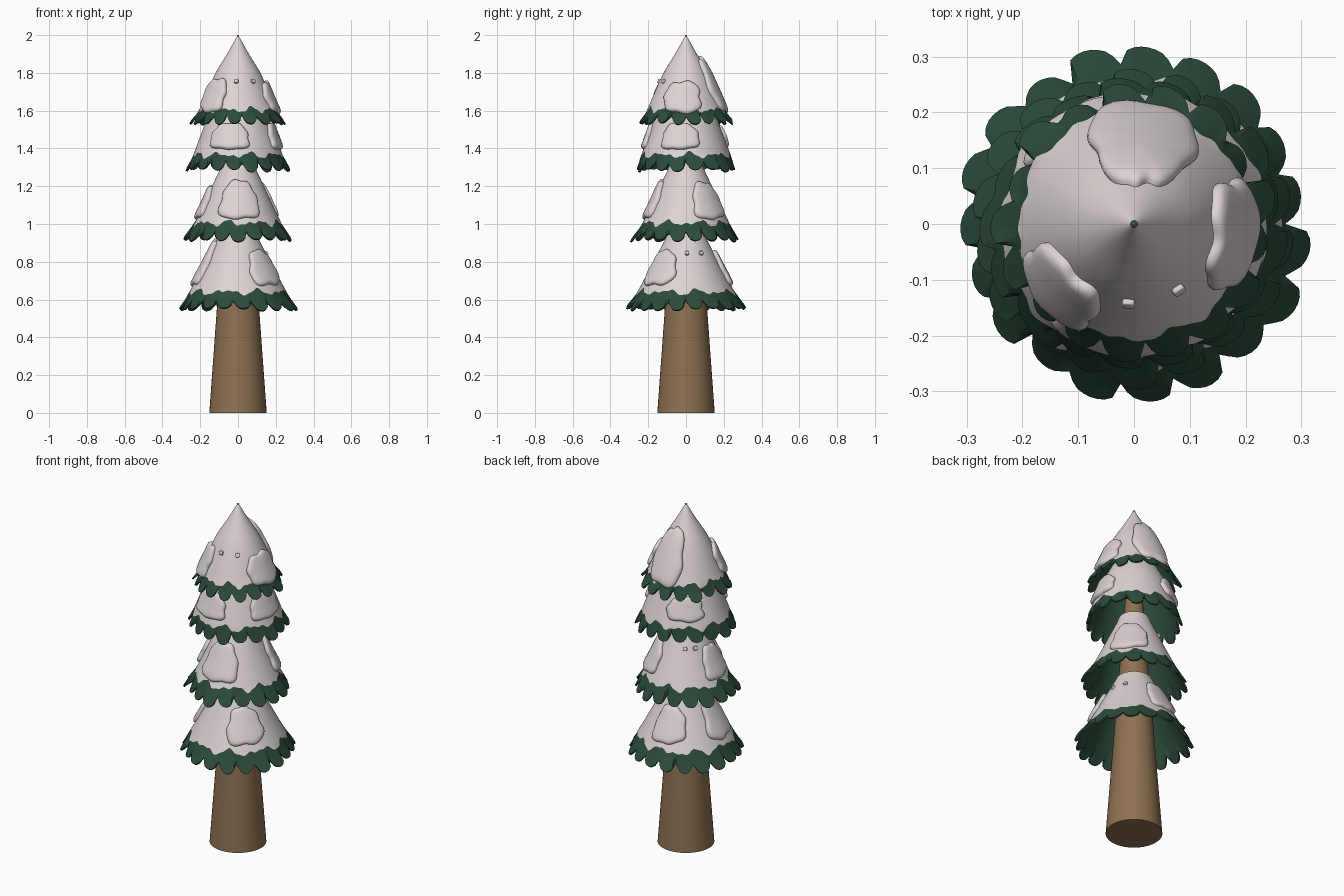
import bpy, math, random

if "Cube" in bpy.data.objects:
    bpy.data.objects.remove(bpy.data.objects["Cube"])

random.seed(4)
TAU = 2 * math.pi


def material(name, rgb):
    m = bpy.data.materials.new(name)
    m.diffuse_color = (*rgb, 1)
    m.use_nodes = True
    m.node_tree.nodes["Principled BSDF"].inputs["Base Color"].default_value = m.diffuse_color
    return m


SNOW = material("snow white", (0.72, 0.65, 0.65))
GREEN = material("pine green", (0.024, 0.072, 0.042))
BARK = material("bark brown", (0.27, 0.165, 0.083))


def make(name, verts, faces, mats, indices=None):
    me = bpy.data.meshes.new(name)
    me.from_pydata(verts, [], faces)
    for m in mats:
        me.materials.append(m)
    if indices:
        me.polygons.foreach_set("material_index", indices)
    ob = bpy.data.objects.new(name, me)
    bpy.context.collection.objects.link(ob)
    return ob


def smooth(ob, angle=40):
    bpy.ops.object.select_all(action='DESELECT')
    ob.select_set(True)
    bpy.context.view_layer.objects.active = ob
    bpy.ops.object.shade_smooth_by_angle(angle=math.radians(angle))


def radius(profile, z):
    # profile: (z, r) pairs from top to bottom
    for (z1, r1), (z2, r2) in zip(profile, profile[1:]):
        if z >= z2:
            break
    return max(0.001, r1 + (r2 - r1) * (z - z1) / (z2 - z1))


def at(r, a, z):
    return (r * math.cos(a), r * math.sin(a), z)


# Tier shell: snowy cone with a wavy snow line and a skirt of ragged leaves
def tier(name, profile, snow_z, leaves):
    tooth = (0.0, 0.5, 0.82, 0.95, 1.0, 0.97, 0.85, 0.6)
    n = leaves * len(tooth)
    top, tip = profile[0][0], profile[-1][0]
    drops = [random.uniform(0.7, 1.0) for _ in range(leaves)]
    flare = [random.uniform(-0.012, 0.012) for _ in range(leaves)]
    phase = [random.uniform(0, TAU) for _ in range(3)]
    rows, skirt = 12, 4
    columns = []
    for j in range(n):
        a = TAU * j / n
        k, t = divmod(j, len(tooth))
        line = snow_z + 0.011 * math.sin(9 * a + phase[0]) \
            + 0.008 * math.sin(14 * a + phase[1]) + 0.004 * math.sin(29 * a + phase[2])
        notch = tip + 0.055
        end = notch + (tip - notch) * tooth[t] * drops[k]
        if drops[k] > 0.9:
            end = min(end, notch - 0.01)
        end = min(end, line - 0.012)
        col = [at(radius(profile, z), a, z)
               for z in (top + (line - top) * i / rows for i in range(rows + 1))]
        for i in range(1, skirt + 1):
            z = line + (end - line) * i / skirt
            tilt = flare[k] + 0.010 * (t / 7 - 0.5)
            col.append(at(radius(profile, z) + tilt * i / skirt, a, z))
        columns.append(col)
    h = rows + skirt + 1
    verts = [v for c in columns for v in c]
    faces, mats = [], []
    for j in range(n):
        p, q = j * h, (j + 1) % n * h
        for i in range(h - 1):
            faces.append((p + i, p + i + 1, q + i + 1, q + i))
            mats.append(0 if i < rows else 1)
    ob = make(name, verts, faces, [SNOW, GREEN], mats)
    mod = ob.modifiers.new("thickness", 'SOLIDIFY')
    mod.thickness, mod.offset = 0.009, -1
    mod.material_offset = mod.material_offset_rim = 1
    bpy.context.view_layer.objects.active = ob
    bpy.ops.object.modifier_apply(modifier=mod.name)
    smooth(ob)


# Snow clump: a rounded, lobed plate wrapped on the tier's cone
def clump(name, profile, azimuth, zc, hw, hh, thick=0.02):
    rings = ((0.4, 1.0), (0.75, 1.0), (0.88, 0.93), (0.96, 0.7), (1.0, 0.35), (1.0, -0.4))
    n = 48
    p1, p2 = random.uniform(0, TAU), random.uniform(0, TAU)
    lobes = 1.0 if hw > 0.05 else 0.0

    def place(u, v, h):
        z = zc + v
        a = math.radians(azimuth) + u / radius(profile, zc)
        return at(radius(profile, z) + h * 0.88, a, z + h * 0.45)

    verts = [place(0, 0, thick)]
    for s, h in rings:
        for j in range(n):
            t = TAU * j / n
            c, d = math.cos(t), math.sin(t)
            k = (abs(c) ** 3.2 + abs(d) ** 3.2) ** (-1 / 3.2)
            k *= 0.96 + lobes * (0.05 * math.sin(3 * t + p1) + 0.045 * math.sin(7 * t + p2))
            verts.append(place(hw * k * s * c, hh * k * s * d, thick * h))
    faces = [(0, 1 + j, 1 + (j + 1) % n) for j in range(n)]
    for i in range(len(rings) - 1):
        a, b = 1 + i * n, 1 + (i + 1) * n
        faces += [(a + j, b + j, b + (j + 1) % n, a + (j + 1) % n) for j in range(n)]
    smooth(make(name, verts, faces, [SNOW]), 60)


# Trunk: tapering round post running up inside the tiers
bpy.ops.mesh.primitive_cone_add(vertices=64, radius1=0.152, radius2=0.025,
                                depth=1.75, location=(0, 0, 0.875))
trunk = bpy.context.object
trunk.name = "trunk"
trunk.data.materials.append(BARK)
smooth(trunk)

# Tiers: profile, snow line, leaf count, clumps (azimuth, z, half width, half height)
TIERS = {
    "bottom_tier": (((0.95, 0.095), (0.9, 0.12), (0.8, 0.172), (0.7, 0.225),
                     (0.6, 0.28), (0.54, 0.318)), 0.64, 19,
                    ((316, 0.765, 0.095, 0.095), (184, 0.79, 0.085, 0.125),
                     (98, 0.765, 0.09, 0.095)), ((2, 0.845), (32, 0.845))),
    "lower_middle_tier": (((1.33, 0.08), (1.28, 0.1), (1.2, 0.138), (1.1, 0.184),
                           (1.0, 0.232), (0.905, 0.285)), 1.005, 18,
                          ((272, 1.125, 0.1, 0.105), (182, 1.11, 0.085, 0.09),
                           (42, 1.12, 0.095, 0.1)), ((123, 1.2), (146, 1.2))),
    "upper_middle_tier": (((1.66, 0.11), (1.55, 0.168), (1.45, 0.205), (1.37, 0.235),
                           (1.275, 0.268)), 1.365, 17,
                          ((257, 1.46, 0.105, 0.07), (351, 1.46, 0.1, 0.07),
                           (124, 1.46, 0.1, 0.065)), ()),
    "top_tier": (((2.0, 0.001), (1.9, 0.058), (1.81, 0.114), (1.73, 0.152),
                  (1.65, 0.186), (1.58, 0.216), (1.525, 0.248)), 1.605, 17,
                 ((221, 1.68, 0.085, 0.09), (354, 1.67, 0.1, 0.085),
                  (84, 1.74, 0.095, 0.15)), ((266, 1.755), (304, 1.755))),
}
for name, (profile, line, leaves, clumps, crumbs) in TIERS.items():
    tier(name, profile, line, leaves)
    for i, c in enumerate(clumps):
        clump(f"{name}_snow_clump_{i + 1}", profile, *c)
    for i, (az, z) in enumerate(crumbs):
        clump(f"{name}_snow_crumb_{i + 1}", profile, az, z, 0.012, 0.011, 0.01)
